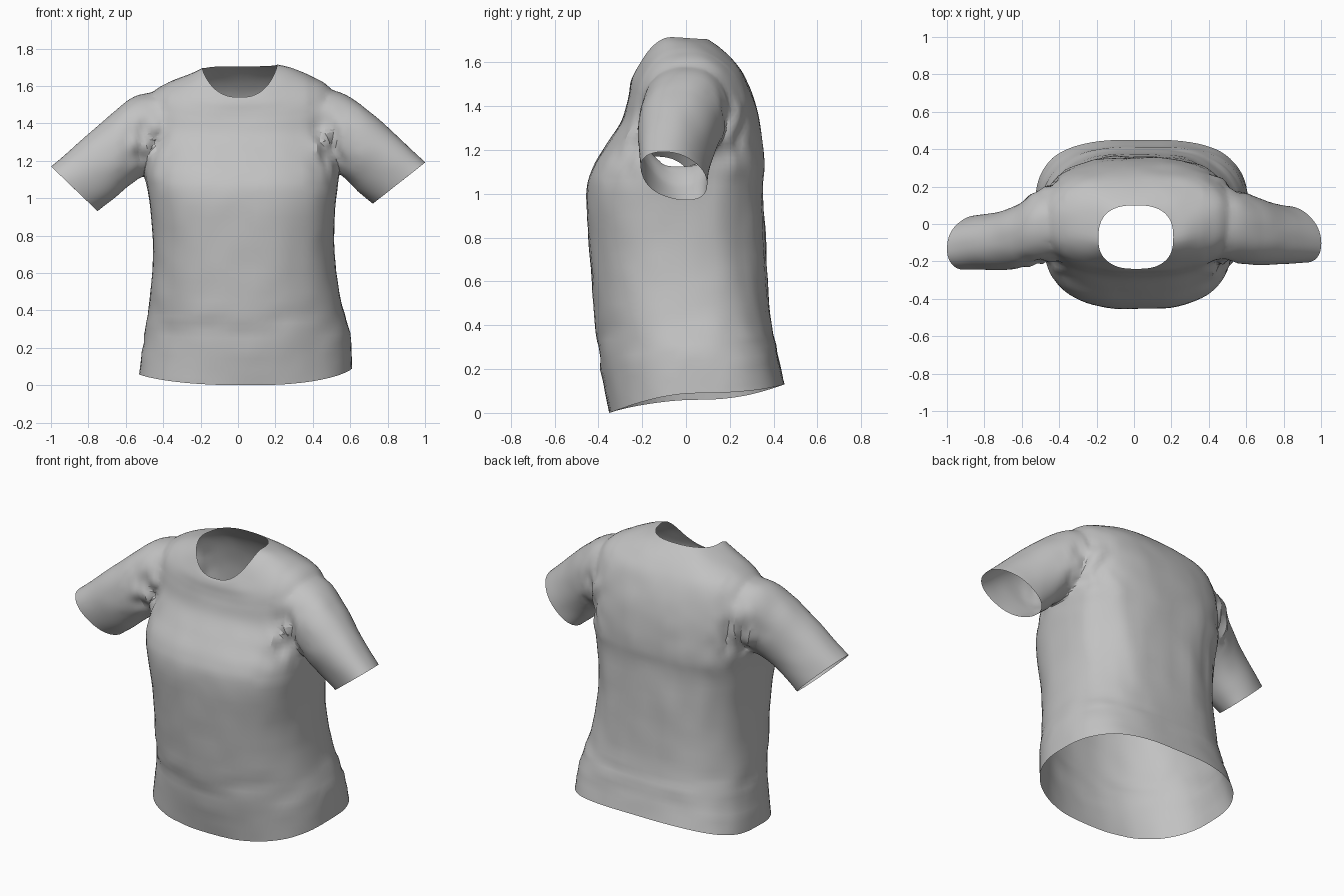
import bpy, bmesh, math
from mathutils import Vector, noise

if "Cube" in bpy.data.objects:
    bpy.data.objects.remove(bpy.data.objects["Cube"], do_unlink=True)

fabric = bpy.data.materials.new("grey fabric")
fabric.use_nodes = True
fabric.diffuse_color = (0.54, 0.54, 0.54, 1)
shader = fabric.node_tree.nodes["Principled BSDF"]
shader.inputs["Base Color"].default_value = fabric.diffuse_color
shader.inputs["Roughness"].default_value = 0.9

SEGMENTS = 80
openings = []


def power(value, exponent):
    return math.copysign(abs(value) ** exponent, value)


def smooth_rows(rows, steps):
    """Catmull-Rom interpolation of the section measurements."""
    result = []
    for i in range(len(rows) - 1):
        a, b, c = rows[max(i - 1, 0)], rows[i], rows[i + 1]
        d = rows[min(i + 2, len(rows) - 1)]
        for k in range(steps):
            t = k / steps
            result.append([
                q + 0.5 * t * (r - p + t * (2 * p - 5 * q + 4 * r - s + t * (3 * (q - r) + s - p)))
                for p, q, r, s in zip(a, b, c, d)])
    return result + [list(rows[-1])]


def torso_point(row, angle):
    low_x, high_x, front, back, z_front, z_low, z_high, z_back, front_round, back_round = row
    c, s = math.cos(angle), math.sin(angle)
    roundness = back_round if s > 0 else front_round
    x = (low_x + high_x) / 2 + (high_x - low_x) / 2 * power(c, roundness)
    y = (front + back) / 2 + (back - front) / 2 * power(s, roundness)
    z_side = z_low + (z_high - z_low) * (1 + c) / 2
    z = z_side + ((z_back if s > 0 else z_front) - z_side) * abs(s) ** 1.5
    return Vector((x, y, z))


def level(low_x, high_x, front, back, z, front_round, back_round):
    return (low_x, high_x, front, back, z, z, z, z, front_round, back_round)


def sleeve_point(row, angle):
    top_x, top_z, low_x, low_z, front, back, lean = row
    c, s = math.cos(angle), power(math.sin(angle), 0.9)
    return Vector(((top_x + low_x) / 2 + (top_x - low_x) / 2 * c,
                   (front + back) / 2 + (back - front) / 2 * s + lean * c,
                   (top_z + low_z) / 2 + (top_z - low_z) / 2 * c))


def loft(name, rows, point, steps, open_ends):
    """Closed loft; the centre of each end that will be opened is remembered."""
    bm = bmesh.new()
    rings = [[bm.verts.new(point(row, math.tau * i / SEGMENTS)) for i in range(SEGMENTS)]
             for row in smooth_rows(rows, steps)]
    for lower, upper in zip(rings, rings[1:]):
        for i in range(SEGMENTS):
            j = (i + 1) % SEGMENTS
            bm.faces.new((lower[i], lower[j], upper[j], upper[i]))
    for ring, is_open in zip((rings[0], rings[-1]), open_ends):
        centre = sum((v.co for v in ring), Vector()) / SEGMENTS
        hub = bm.verts.new(centre)
        if is_open:
            openings.append(centre)
        for i in range(SEGMENTS):
            bm.faces.new((ring[i], ring[(i + 1) % SEGMENTS], hub))
    bmesh.ops.recalc_face_normals(bm, faces=bm.faces)
    mesh = bpy.data.meshes.new(name)
    bm.to_mesh(mesh)
    bm.free()
    mesh.materials.append(fabric)
    obj = bpy.data.objects.new(name, mesh)
    bpy.context.collection.objects.link(obj)
    return obj


# Body from hem to neckline: widths, depths, edge heights, front and back roundness
shirt = loft("shirt", [
    (-.53, .61, -.35, .45, 0, .06, .09, .13, .82, .66),
    (-.50, .60, -.395, .41, .25, .27, .28, .31, .97, .71),
    level(-.475, .55, -.42, .385, .45, .93, .74),
    level(-.455, .515, -.44, .365, .72, .82, .73),
    level(-.475, .525, -.455, .35, 1, .74, .69),
    level(-.50, .54, -.425, .355, 1.12, .74, .69),
    level(-.50, .54, -.36, .35, 1.23, .78, .72),
    (-.50, .54, -.295, .335, 1.33, 1.36, 1.36, 1.34, .78, .75),
    (-.49, .53, -.27, .30, 1.41, 1.48, 1.51, 1.46, .78, .75),
    (-.45, .49, -.26, .26, 1.46, 1.575, 1.60, 1.55, .78, .75),
    (-.37, .40, -.255, .21, 1.50, 1.62, 1.65, 1.615, .78, .75),
    (-.27, .29, -.248, .15, 1.525, 1.66, 1.695, 1.67, .78, .76),
    (-.19, .21, -.24, .10, 1.54, 1.695, 1.715, 1.705, .78, .78),
], torso_point, 5, (True, True))

# Sleeves from inside the shoulder to the cuff: upper x z, lower x z, front, back, lean
left_sleeve = loft("left_sleeve", [
    (.36, 1.58, .36, 1.26, -.18, .18, 0),
    (.55, 1.57, .48, 1.17, -.20, .19, 0),
    (.70, 1.465, .58, 1.10, -.22, .15, -.01),
    (.85, 1.335, .64, 1.04, -.21, .11, -.03),
    (1, 1.19, .72, .97, -.20, .09, -.05),
], sleeve_point, 6, (False, True))
right_sleeve = loft("right_sleeve", [
    (-.34, 1.56, -.34, 1.26, -.18, .18, 0),
    (-.53, 1.555, -.45, 1.16, -.20, .19, 0),
    (-.66, 1.465, -.55, 1.09, -.235, .11, 0),
    (-.83, 1.315, -.65, 1.01, -.245, .06, -.01),
    (-1, 1.17, -.75, .93, -.24, .04, -.03),
], sleeve_point, 6, (False, True))

# Merge sleeves with the body
for sleeve in (left_sleeve, right_sleeve):
    union = shirt.modifiers.new("union", 'BOOLEAN')
    union.operation, union.solver, union.object = 'UNION', 'EXACT', sleeve
bpy.context.view_layer.update()
merged = bpy.data.meshes.new_from_object(
    shirt.evaluated_get(bpy.context.evaluated_depsgraph_get()))
shirt.modifiers.clear()
shirt.data = merged
for sleeve in (left_sleeve, right_sleeve):
    bpy.data.objects.remove(sleeve, do_unlink=True)

# Open hem, neckline and cuffs, then soften the armhole seams
bm = bmesh.new()
bm.from_mesh(merged)
hubs = [v for v in bm.verts if any((v.co - hub).length < 0.002 for hub in openings)]
bmesh.ops.delete(bm, geom=hubs, context='VERTS')
bmesh.ops.remove_doubles(bm, verts=bm.verts, dist=0.002)
bmesh.ops.triangulate(bm, faces=bm.faces)
armholes = [v for v in bm.verts if .38 < abs(v.co.x) < .64 and v.co.z > 1.05]
for _ in range(5):
    bmesh.ops.smooth_vert(bm, verts=armholes, factor=0.5,
                          use_axis_x=True, use_axis_y=True, use_axis_z=True)

# Cloth folds: crumpled armpits, vertical folds on the back, creases above the hem
bm.normal_update()
offsets = []
for v in bm.verts:
    x, y, z = v.co
    armpit = math.exp(-((abs(x) - .49) / .09) ** 2 - ((z - 1.3) / .13) ** 2)
    amount = .04 * armpit * noise.noise(Vector((x * 16, y * 16, z * 9)))
    amount += .004 * noise.noise(v.co * 8)
    if abs(x) < .6:
        if y > .1:
            band = math.exp(-((z - .9) / .35) ** 2)
            amount += .012 * band * noise.noise(Vector((x * 13, 2, z * 2)))
        band = math.exp(-((z - .3) / .16) ** 2)
        amount += .01 * band * noise.noise(Vector((x * 4, y * 4, z * 15)))
    offsets.append(v.normal * amount)
for v, offset in zip(bm.verts, offsets):
    v.co += offset
bm.to_mesh(merged)
bm.free()

bpy.ops.object.select_all(action='DESELECT')
shirt.select_set(True)
bpy.context.view_layer.objects.active = shirt
bpy.ops.object.shade_smooth_by_angle(angle=math.radians(25))
